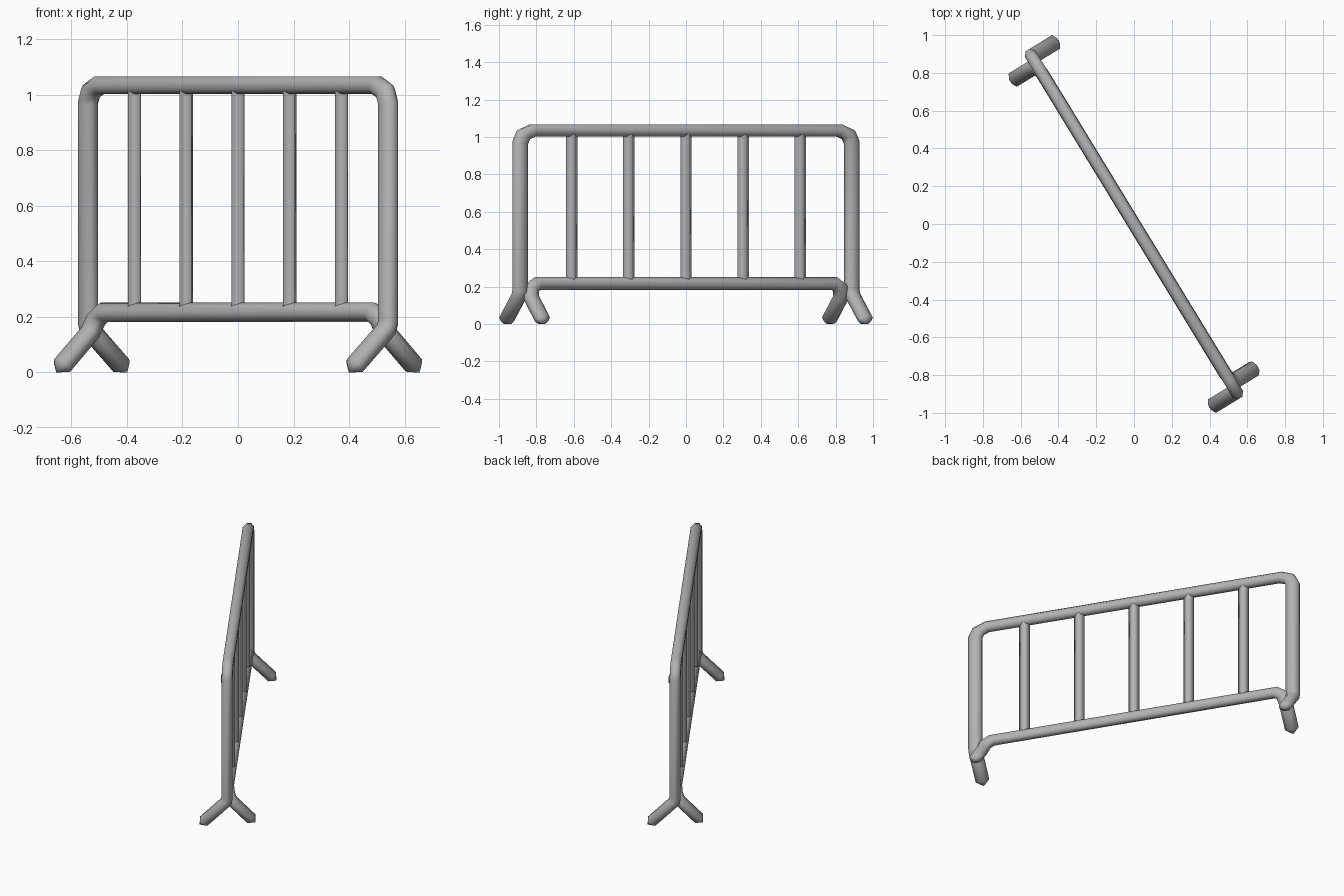
import bpy
import bmesh
import math
from mathutils import Matrix, Vector

cube = bpy.data.objects.get("Cube")
if cube:
    bpy.data.objects.remove(cube, do_unlink=True)

steel = bpy.data.materials.new("galvanised_grey")
steel.use_nodes = True
GREY = (0.45, 0.45, 0.45, 1)
steel.diffuse_color = GREY
bsdf = next(n for n in steel.node_tree.nodes if n.type == 'BSDF_PRINCIPLED')
bsdf.inputs["Base Color"].default_value = GREY

# The fence runs diagonally; tubes are slightly wider along its length
STRETCH = 1.28
PLACE = (Matrix.Rotation(math.radians(-58.6), 4, 'Z')
         @ Matrix.Diagonal((STRETCH, 1, 1, 1)))
TUBE_R = 0.035


def finish(name, bm):
    bmesh.ops.transform(bm, matrix=PLACE, verts=bm.verts)
    bmesh.ops.recalc_face_normals(bm, faces=bm.faces)
    for face in bm.faces:
        face.smooth = True
    mesh = bpy.data.meshes.new(name)
    bm.to_mesh(mesh)
    bm.free()
    mesh.materials.append(steel)
    obj = bpy.data.objects.new(name, mesh)
    bpy.context.collection.objects.link(obj)
    return obj


def tube(name, path, radius, sides=8):
    """Mitred tube along a path, closed by a pointed cone at each end."""
    pts = [Vector((p[0] / STRETCH, p[1], p[2])) for p in path]
    tips = pts[0].copy(), pts[-1].copy()
    pts[0] += (pts[1] - pts[0]).normalized() * radius
    pts[-1] += (pts[-2] - pts[-1]).normalized() * radius
    dirs = [(b - a).normalized() for a, b in zip(pts, pts[1:])]
    bm = bmesh.new()
    # First ring, square to the leg
    side = Vector((1, 0, 0))
    side = (side - dirs[0] * side.dot(dirs[0])).normalized()
    other = dirs[0].cross(side)
    ring = []
    for i in range(sides):
        a = math.tau * (i + 0.5) / sides
        ring.append(pts[0] + (side * math.cos(a) + other * math.sin(a)) * radius)
    rings = [[bm.verts.new(p) for p in ring]]
    # Slide the ring along each segment to the mitre plane
    for i, d in enumerate(dirs):
        plane = (d + dirs[i + 1]).normalized() if i + 1 < len(dirs) else d
        ring = [p + d * ((pts[i + 1] - p).dot(plane) / d.dot(plane)) for p in ring]
        rings.append([bm.verts.new(p) for p in ring])
    for r1, r2 in zip(rings, rings[1:]):
        for i in range(sides):
            j = (i + 1) % sides
            bm.faces.new((r1[i], r1[j], r2[j], r2[i]))
    for tip, r in ((tips[0], rings[0]), (tips[1], rings[-1])):
        apex = bm.verts.new(tip)
        for i in range(sides):
            bm.faces.new((r[i], r[(i + 1) % sides], apex))
    return finish(name, bm)


def turned(half):
    """Complete a path by half-turn symmetry about the vertical axis."""
    return half + [(-s, -n, z) for s, n, z in reversed(half)]


# Hoop: foot, leg, post and top rail in one bent tube
tube("outer_frame", turned([
    (-1.038, 0.166, 0.0), (-1.038, 0.008, 0.155), (-1.038, 0.0, 0.18),
    (-1.038, 0.0, 0.97), (-1.018, 0.0, 1.012), (-0.96, 0.0, 1.035)]), TUBE_R)

# Bottom rail, bent down into the opposite legs
tube("bottom_rail", turned([
    (-0.985, -0.166, 0.0), (-0.985, -0.022, 0.145),
    (-0.972, -0.006, 0.19), (-0.93, 0.0, 0.217)]), TUBE_R)

# Upright bars between the rails
for i in range(5):
    bm = bmesh.new()
    bmesh.ops.create_cone(bm, cap_ends=False, segments=4, radius1=0.028,
                          radius2=0.028, depth=0.818)
    bmesh.ops.translate(bm, verts=bm.verts,
                        vec=((i - 2) * 0.358 / STRETCH, 0, 0.626))
    finish(f"upright_bar_{i + 1}", bm)
